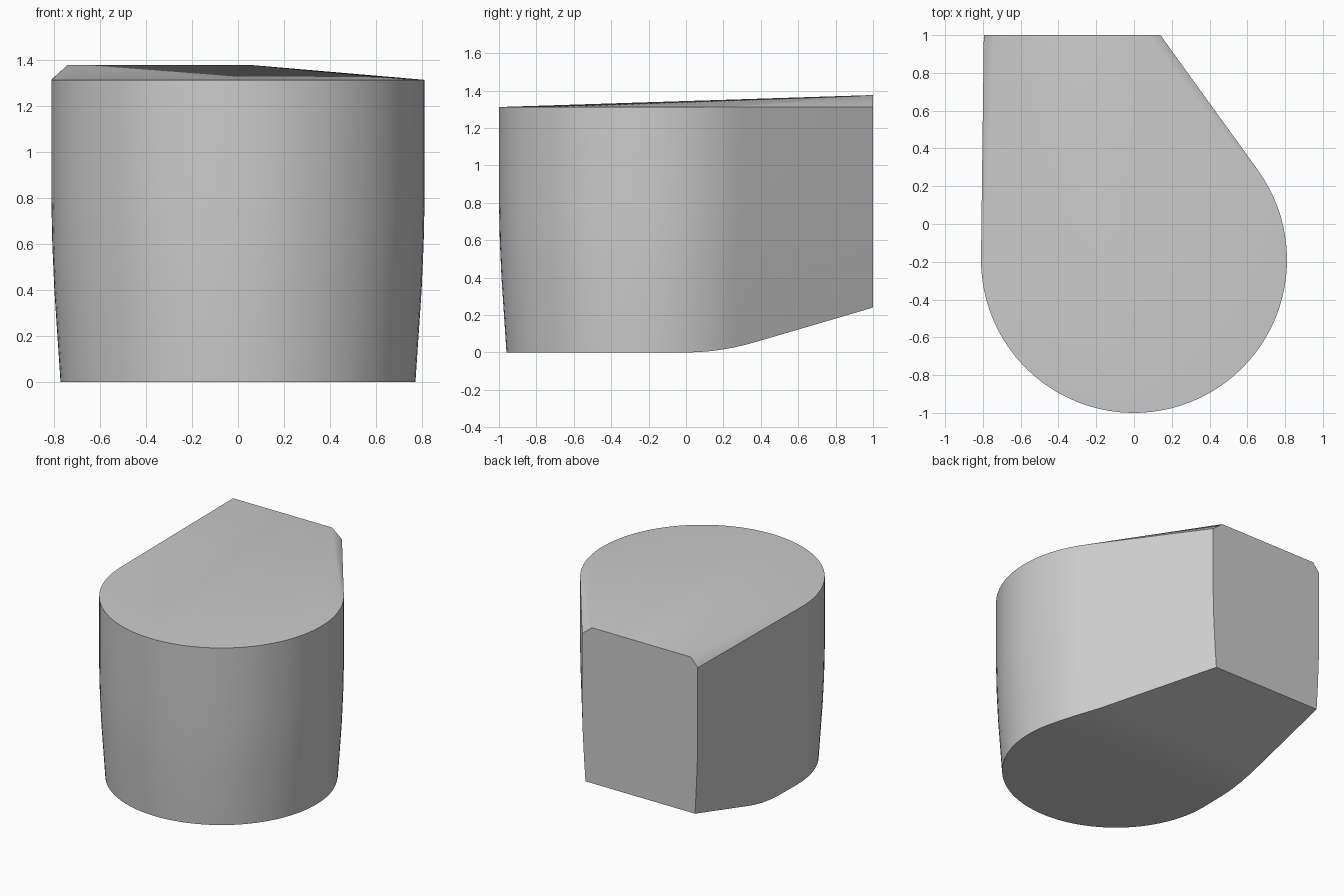
import bpy, bmesh
from math import acos, atan2, cos, sin, hypot, radians
from mathutils import Vector

cube = bpy.data.objects.get("Cube")
if cube:
    bpy.data.objects.remove(cube, do_unlink=True)

RADIUS, CENTRE_Y, BACK_Y = 0.81, -0.19, 1.0
LEFT_X, RIGHT_X = 0.14, -0.795      # back corners
RIM_Z, RIDGE_Z = 1.312, 1.376
ARC_STEPS, SIDE_STEPS = 56, 12

# Angle at which the slanted side leaves the round front
TANGENT = (atan2(BACK_Y - CENTRE_Y, LEFT_X)
           - acos(RADIUS / hypot(LEFT_X, BACK_Y - CENTRE_Y)))


def taper(z):
    """Inward offset of the wall, growing toward the base."""
    return 0.04 * (1 - min(z / 0.8, 1)) ** 1.6


def floor_height(y):
    """Flat base that curves into a straight upward slope at the back."""
    if y < 0:
        return 0.0
    bend = 0.36
    curve = 0.4065
    if y < bend:
        return curve * y * y
    return curve * bend * (2 * y - bend)


def outline(inset):
    """Round front, straight sides and a flat back."""
    r = RADIUS - inset
    start = radians(-180)
    arc = []
    for i in range(ARC_STEPS + 1):
        a = start + (TANGENT - start) * i / ARC_STEPS
        arc.append(Vector((r * cos(a), CENTRE_Y + r * sin(a))))
    left = Vector((LEFT_X - inset / cos(TANGENT), BACK_Y))
    right = Vector((RIGHT_X + inset, BACK_Y))
    steps = [i / SIDE_STEPS for i in range(1, SIDE_STEPS + 1)]
    return (arc + [arc[-1].lerp(left, t) for t in steps]
            + [arc[0].lerp(right, t) for t in steps])


# Body: convex skin over the base, wall rings, rim and rear ridge
points = []
for i, p in enumerate(outline(taper(0))):
    z = floor_height(p.y)
    q = outline(taper(z))[i]
    points.append((q.x, q.y, z))
for z in (0.4, 0.6, 0.8, RIM_Z):
    points += [(p.x, p.y, z) for p in outline(taper(z))]
points += [(-0.74, BACK_Y, RIDGE_Z), (0.06, BACK_Y, RIDGE_Z)]

bm = bmesh.new()
for p in points:
    bm.verts.new(p)
bmesh.ops.convex_hull(bm, input=bm.verts[:])
bmesh.ops.delete(bm, geom=[v for v in bm.verts if not v.link_faces], context='VERTS')
bmesh.ops.dissolve_limit(bm, angle_limit=radians(0.1), verts=bm.verts[:], edges=bm.edges[:])
bmesh.ops.recalc_face_normals(bm, faces=bm.faces[:])
mesh = bpy.data.meshes.new("body")
bm.to_mesh(mesh)
bm.free()
body = bpy.data.objects.new("body", mesh)
bpy.context.collection.objects.link(body)

# Plain grey material
grey = bpy.data.materials.new("light grey")
grey.use_nodes = True
colour = (0.6, 0.6, 0.6, 1)
grey.diffuse_color = colour
grey.node_tree.nodes["Principled BSDF"].inputs["Base Color"].default_value = colour
mesh.materials.append(grey)

# Smooth wall with crisp rims
bpy.ops.object.select_all(action='DESELECT')
body.select_set(True)
bpy.context.view_layer.objects.active = body
bpy.ops.object.shade_smooth_by_angle(angle=radians(20))
